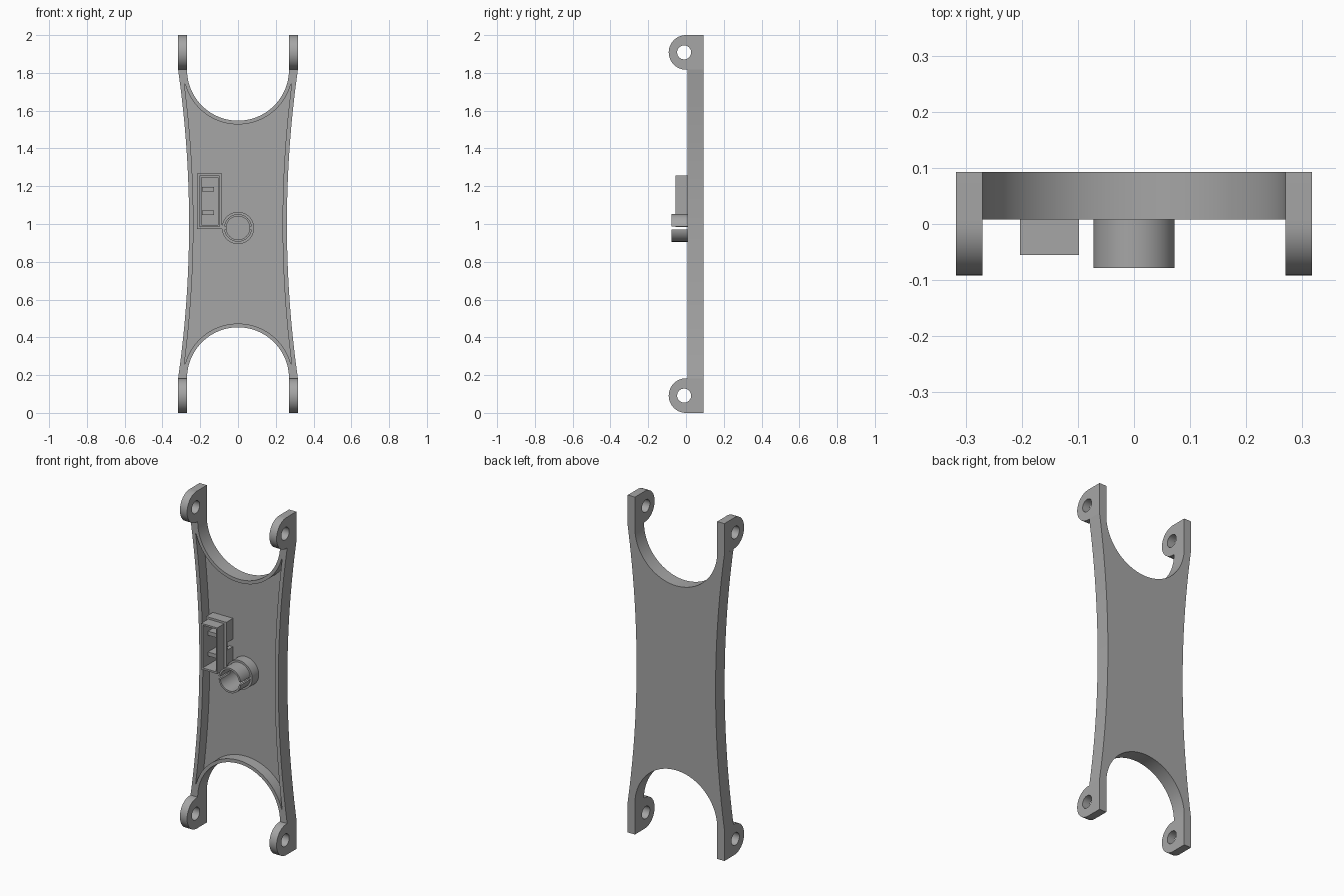
import bpy, bmesh
from math import sin, cos, radians

cube = bpy.data.objects.get("Cube")
if cube:
    bpy.data.objects.remove(cube, do_unlink=True)

gray = bpy.data.materials.new("mid_gray")
gray.use_nodes = True
color = (0.38, 0.38, 0.38, 1)
gray.diffuse_color = color
gray.node_tree.nodes["Principled BSDF"].inputs["Base Color"].default_value = color


def prism(name, loop, start, end, axis="y"):
    """Extrude a closed 2D loop along x or y; the second coordinate is always z."""
    bm = bmesh.new()
    place = (lambda a, b: (a, start, b)) if axis == "y" else (lambda a, b: (start, a, b))
    face = bm.faces.new([bm.verts.new(place(a, b)) for a, b in loop])
    moved = bmesh.ops.extrude_face_region(bm, geom=[face])["geom"]
    step = (0, end - start, 0) if axis == "y" else (end - start, 0, 0)
    bmesh.ops.translate(bm, vec=step, verts=[v for v in moved if isinstance(v, bmesh.types.BMVert)])
    bmesh.ops.recalc_face_normals(bm, faces=bm.faces)
    mesh = bpy.data.meshes.new(name)
    bm.to_mesh(mesh)
    bm.free()
    mesh.materials.append(gray)
    obj = bpy.data.objects.new(name, mesh)
    bpy.context.collection.objects.link(obj)
    return obj


def select(obj):
    bpy.ops.object.select_all(action="DESELECT")
    obj.select_set(True)
    bpy.context.view_layer.objects.active = obj


def cut(obj, *cutters):
    for cutter in cutters:
        mod = obj.modifiers.new("cut", "BOOLEAN")
        mod.operation = "DIFFERENCE"
        mod.solver = "EXACT"
        mod.object = cutter
        select(obj)
        bpy.ops.object.modifier_apply(modifier=mod.name)
        bpy.data.objects.remove(cutter, do_unlink=True)


def smooth(obj):
    select(obj)
    bpy.ops.object.shade_smooth_by_angle(angle=radians(30))


def arc(a, b, r, first, last, n=48):
    angles = [radians(first + (last - first) * i / n) for i in range(n + 1)]
    return [(a + r * cos(t), b + r * sin(t)) for t in angles]


def circle(a, b, r):
    return arc(a, b, r, 0, 360, 64)[:-1]


def rect(a0, a1, b0, b1):
    return [(a0, b0), (a1, b0), (a1, b1), (a0, b1)]


def waisted_loop(radius, tip_angle, waist, top):
    """Round bite at each end, slightly concave sides, half-turn symmetric."""
    half = arc(0, 1.817, radius, 180 + tip_angle, 360 - tip_angle)
    n = 32
    for i in range(n + 1):
        z = top - 2 * (top - 1) * i / n
        half.append((waist + 0.087 * (z - 1) ** 2, z))
    return half + [(-x, 2 - z) for x, z in half]


BACK, FRONT, FLOOR = 0.093, 0.008, 0.073

# Waisted plate with a shallow pocket leaving a thin rim
plate = prism("plate", waisted_loop(0.27, 0, 0.259, 1.817), FRONT, BACK)
cut(plate, prism("pocket_cutter", waisted_loop(0.29, 15, 0.236, 1.742), -0.05, FLOOR))
smooth(plate)

# Four hinge lugs with pin holes
for side, sx in (("left", 1), ("right", -1)):
    for level, z in (("upper", 1.9085), ("lower", 0.0915)):
        loop = arc(0, z, 0.0915, 90, 270, 32) + [(BACK, z - 0.0915), (BACK, z + 0.0915)]
        lug = prism(f"{level}_{side}_lug", loop, sx * 0.27, sx * 0.317, "x")
        cut(lug, prism("pin_cutter", circle(-0.01, z, 0.037), sx * 0.2, sx * 0.4, "x"))
        smooth(lug)

# Split tube standing on a wider collar
Z = 0.979
collar = prism("boss_collar", circle(0, Z, 0.085), 0.012, FLOOR + 0.005)
tube = prism("split_tube", circle(0, Z, 0.073), -0.078, 0.012)
for part in (collar, tube):
    cut(part, prism("bore_cutter", circle(0, Z, 0.062), -0.2, 0.2))
cut(tube, prism("slit_cutter", rect(-0.2, 0.2, Z - 0.008, Z + 0.008), -0.2, 0.2))
smooth(collar)
smooth(tube)

# Rectangular socket on a wider base, open at the front
base = prism("socket_base", rect(-0.216, -0.084, 0.974, 1.268), 0.010, FLOOR + 0.005)
walls = prism("socket_walls", rect(-0.203, -0.098, 0.983, 1.256), -0.055, 0.010)
for part in (base, walls):
    cut(part, prism("socket_cutter", rect(-0.192, -0.107, 0.994, 1.246), -0.2, 0.2))
cut(base, prism("window_cutter", rect(-0.12, -0.05, 1.10, 1.145), 0.02, 0.2))

# Two ribs inside the socket
for name, z in (("upper_rib", 1.183), ("lower_rib", 1.06)):
    prism(name, rect(-0.19, -0.127, z - 0.012, z + 0.012), -0.01, FLOOR + 0.005)
